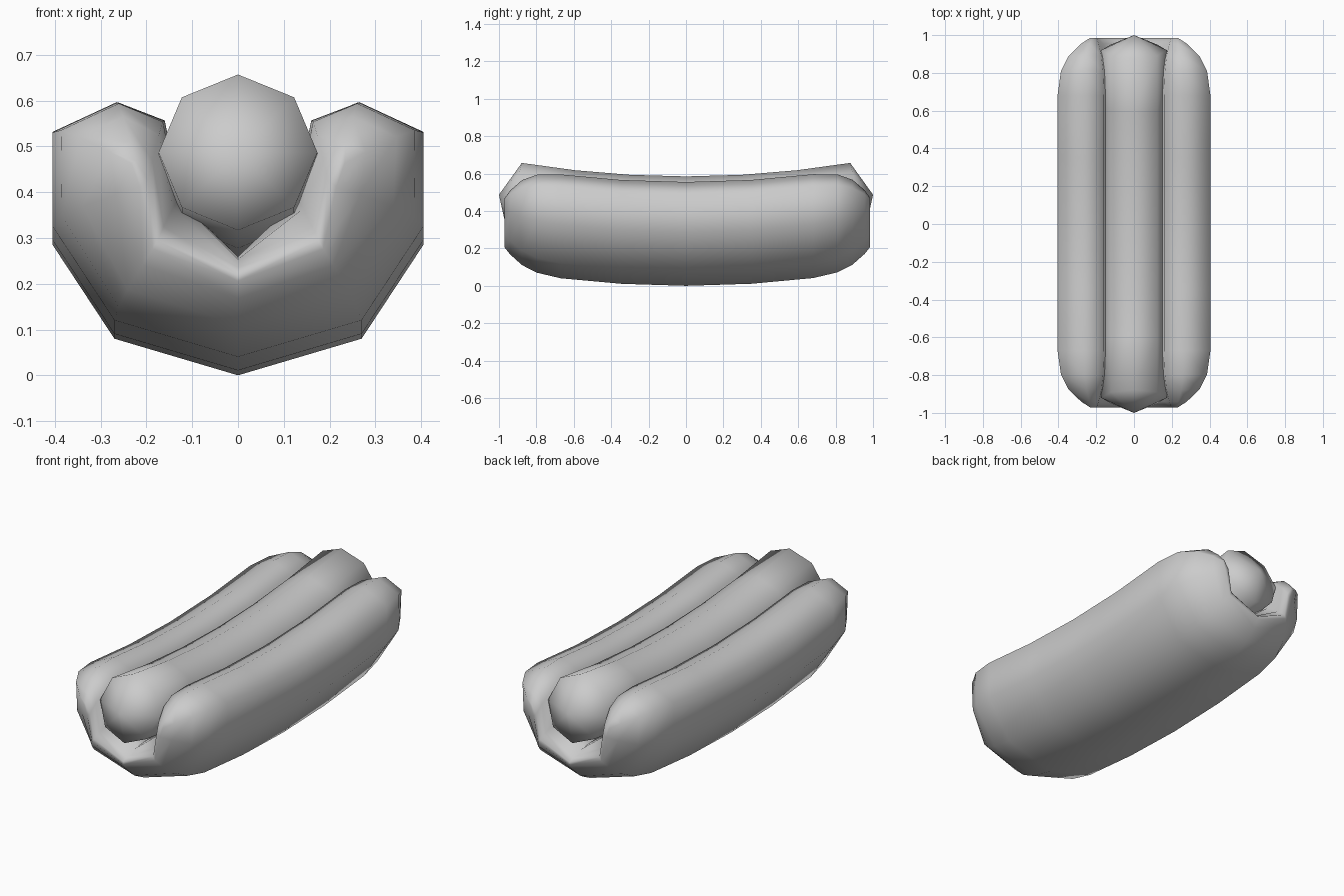
import bpy, bmesh, math

if "Cube" in bpy.data.objects:
    bpy.data.objects.remove(bpy.data.objects["Cube"])


def finish(name, bm, angle):
    bmesh.ops.recalc_face_normals(bm, faces=bm.faces[:])
    me = bpy.data.meshes.new(name)
    bm.to_mesh(me)
    bm.free()
    ob = bpy.data.objects.new(name, me)
    bpy.context.collection.objects.link(ob)
    bpy.ops.object.select_all(action='DESELECT')
    ob.select_set(True)
    bpy.context.view_layer.objects.active = ob
    bpy.ops.object.shade_smooth_by_angle(angle=math.radians(angle))
    return ob


def bridge(bm, rings):
    n = len(rings[0])
    for a, b in zip(rings, rings[1:]):
        for i in range(n):
            j = (i + 1) % n
            bm.faces.new((a[i], a[j], b[j], b[i]))


# Bun: half of the U section, and the centre line its ends round off towards
half = [(0, 0), (.27, .08), (.405, .285), (.405, .49),
        (.265, .555), (.16, .515), (.125, .34), (0, .21)]
core = [(0, .13), (.18, .2), (.2, .33), (.22, .37)]
core += core[::-1]
n = len(half)
full = list(range(n)) + [-i for i in range(n - 2, 0, -1)]

# stations along the bun: y and amount of rounding
end = [(.35, 0), (.68, 0), (.81, .1), (.89, .32), (.955, .68), (.985, .93)]
stations = [(-y * .985, s) for y, s in end[::-1]] + [(0, 0)] + end

bm = bmesh.new()
rings = []
for y, s in stations:
    ring = []
    for k in full:
        p, c = half[abs(k)], core[abs(k)]
        sx = -1 if k < 0 else 1
        x = p[0] + (c[0] - p[0]) * s
        z = p[1] + (c[1] - p[1]) * s + .09 * y * y
        ring.append(bm.verts.new((sx * x, y, z)))
    rings.append(ring)
bridge(bm, rings)
m = len(full)
for ring in (rings[0], rings[-1]):
    for a in range(3):
        b = n - 1 - a
        bm.faces.new((ring[a], ring[a + 1], ring[b - 1], ring[b]))
        bm.faces.new((ring[-a % m], ring[-(a + 1) % m], ring[-(b - 1) % m], ring[-b % m]))
finish("bun", bm, 80)

# Sausage: eight-sided bent tube with pointed ends
bm = bmesh.new()
rings = []
for y in (-.92, -.62, -.31, 0, .31, .62, .92):
    ring = []
    cz = .415 + .085 * y * y
    r = .17
    for i in range(8):
        a = math.radians(45 * i)
        h = r * math.cos(a)
        ring.append(bm.verts.new((r * 1.02 * math.sin(a), y - .27 * y * h, cz + h)))
    rings.append(ring)
bridge(bm, rings)
for ring, y in ((rings[0], -1), (rings[-1], 1)):
    tip = bm.verts.new((0, y, .487))
    for i in range(8):
        bm.faces.new((ring[i], ring[(i + 1) % 8], tip))
finish("sausage", bm, 80)
